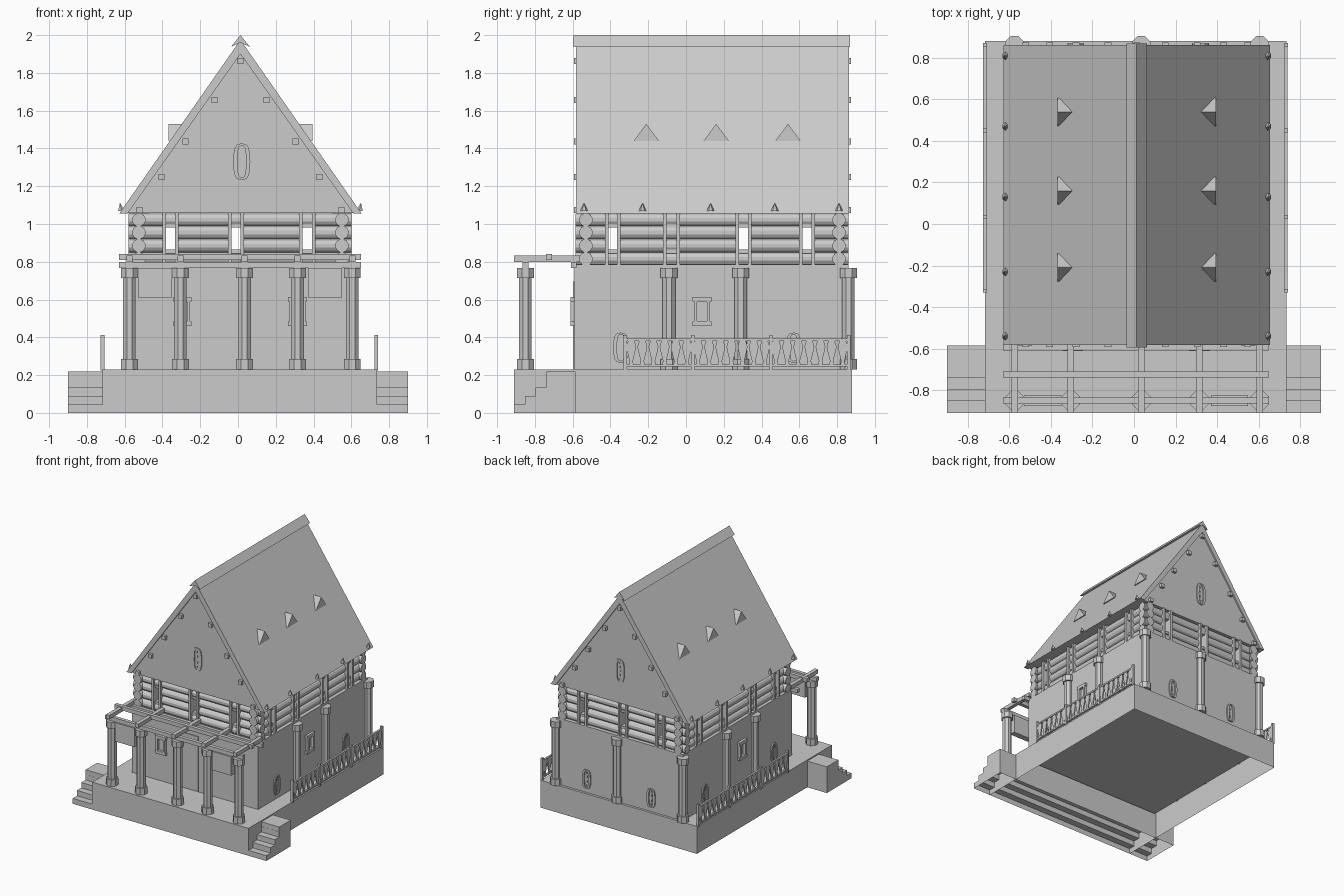
import bpy, bmesh, math
from mathutils import Vector

if "Cube" in bpy.data.objects:
    bpy.data.objects.remove(bpy.data.objects["Cube"])

CX = 0.013  # centre line of the house


def finish(name, bm):
    bmesh.ops.recalc_face_normals(bm, faces=bm.faces)
    me = bpy.data.meshes.new(name)
    bm.to_mesh(me)
    bm.free()
    ob = bpy.data.objects.new(name, me)
    bpy.context.collection.objects.link(ob)
    return ob


def prism(bm, pts, axis, a, b, skip=None):
    """Extrude a 2D outline along an axis: x -> (y,z), y -> (x,z), z -> (x,y)."""
    def v(p, t):
        return {'x': (t, p[0], p[1]), 'y': (p[0], t, p[1]), 'z': (p[0], p[1], t)}[axis]
    r0 = [bm.verts.new(v(p, a)) for p in pts]
    r1 = [bm.verts.new(v(p, b)) for p in pts]
    bm.faces.new(r0)
    bm.faces.new(r1)
    n = len(pts)
    for i in range(n):
        if i != skip:
            j = (i + 1) % n
            bm.faces.new((r0[i], r0[j], r1[j], r1[i]))


def box(bm, x0, x1, y0, y1, z0, z1):
    prism(bm, [(x0, y0), (x1, y0), (x1, y1), (x0, y1)], 'z', z0, z1)


def ngon(cx, cy, r, n):
    return [(cx + r * math.cos(2 * math.pi * (i + .5) / n),
             cy + r * math.sin(2 * math.pi * (i + .5) / n)) for i in range(n)]


def frame(bm, outer, inner, axis, a, b):
    """Ring between two outlines of equal count, extruded along an axis."""
    n = len(outer)
    for i in range(n):
        j = (i + 1) % n
        prism(bm, [outer[i], outer[j], inner[j], inner[i]], axis, a, b)


# plinth, open underneath
bm = bmesh.new()
prism(bm, [(-.91, 0), (-.91, .23), (.88, .23), (.88, 0)], 'x', -.718, .735, skip=3)
finish("plinth", bm)

# full-width stairs showing at both sides of the plinth, open underneath
bm = bmesh.new()
pts = [(-.91, 0)]
for i in range(4):
    pts += [(-.91 + i * .057, .045 * (i + 1)), (-.91 + (i + 1) * .057, .045 * (i + 1))]
pts += [(-.738, .22), (-.585, .22), (-.585, 0)]
pts[8] = (-.738, .18)
prism(bm, pts, 'x', -.9, .9, skip=len(pts) - 1)
finish("side_stairs", bm)

# lower walls and door
bm = bmesh.new()
box(bm, -.572, .6, -.59, .86, .23, .785)
finish("lower_walls", bm)
bm = bmesh.new()
box(bm, -.155, .045, -.597, -.58, .235, .695)
finish("door", bm)

# columns with octagonal foot and capital
XS = [-.575, -.305, .035, .315, .605]
spots = [(x, -.85) for x in XS] + [(x, .86) for x in (-.575, .035, .605)]
spots += [(x, y) for x in (-.575, .605) for y in (-.09, .29)]
for k, (x, y) in enumerate(spots):
    bm = bmesh.new()
    for r, z0, z1 in ((.048, .23, .285), (.036, .285, .715), (.048, .715, .768)):
        prism(bm, ngon(x, y, r, 8), 'z', z0, z1)
    finish(f"column_{k + 1}", bm)

# porch pergola
bm = bmesh.new()
box(bm, -.63, .65, -.865, -.835, .768, .8)
box(bm, -.63, .65, -.61, -.58, .768, .8)
box(bm, -.63, .65, -.74, -.71, .81, .842)
for x in XS:
    box(bm, x - .016, x + .016, -.91, -.56, .8, .832)
finish("porch_beams", bm)
bm = bmesh.new()
for x0 in (-.53, .37):
    box(bm, x0, x0 + .18, -.876, -.826, .61, .768)
finish("hanging_panels", bm)

# log storey: four courses, middle two interrupted by window openings
R = .036
XL, YL = (-.525, .55), (-.53, .81)
ZS = [.815, .885, .955, 1.022]
XW = [(-.39, -.325), (-.043, .023), (.332, .402)]
YW = [(-.42, -.355), (.272, .338), (.607, .673)]


def spans(lo, hi, gaps):
    cuts = [lo] + [c for g in gaps for c in g] + [hi]
    return list(zip(cuts[::2], cuts[1::2]))


bm = bmesh.new()
for i, z in enumerate(ZS):
    mid = i in (1, 2)
    for y in YL:
        for a, b in spans(-.58, .6, XW if mid else []):
            prism(bm, ngon(y, z, R, 12), 'x', a, b)
    for x in XL:
        for a, b in spans(-.585, .86, YW if mid else []):
            prism(bm, ngon(x, z, R, 12), 'y', a, b)
finish("log_walls", bm)

# posts, sills and lintels round the log openings
bm = bmesh.new()
for y in YL:
    for a, b in XW:
        for c in (a, b):
            box(bm, c - .009, c + .009, y - .05, y + .05, .785, 1.06)
        box(bm, a, b, y - .03, y + .03, .845, .866)
        box(bm, a, b, y - .03, y + .03, .982, 1.0)
for x in XL:
    for a, b in YW + [(-.112, -.042)]:
        for c in (a, b):
            box(bm, x - .05, x + .05, c - .009, c + .009, .785, 1.06)
        box(bm, x - .03, x + .03, a, b, .845, .866)
        box(bm, x - .03, x + .03, a, b, .982, 1.0)
finish("log_window_frames", bm)

# gable block and roof skin
bm = bmesh.new()
prism(bm, [(CX - .61, 1.057), (CX + .61, 1.057), (CX, 1.93)], 'y', -.57, .85)
finish("gable_walls", bm)
bm = bmesh.new()
for s in (-1, 1):
    prism(bm, [(CX + s * .642, 1.055), (CX + s * .598, 1.055), (CX, 1.9), (CX, 1.975)], 'y', -.582, .862)
finish("roof_slopes", bm)
bm = bmesh.new()
prism(bm, [(CX - .05, 1.938), (CX, 2.0), (CX + .05, 1.938), (CX, 1.96)], 'y', -.595, .868)
finish("ridge_cap", bm)

# purlin ends along the gable edges
bm = bmesh.new()
for dx, z in ((0, 1.862), (.138, 1.657), (.292, 1.437), (.418, 1.25), (.535, 1.075)):
    for s in ((-1, 1) if dx else (1,)):
        x = CX + s * dx
        for y0, y1 in ((-.593, -.56), (.84, .874)):
            box(bm, x - .016, x + .016, y0, y1, z - .016, z + .016)
finish("purlin_ends", bm)

# triangular dormers
bm = bmesh.new()
for s in (-1, 1):
    for y in (-.21, .16, .54):
        prism(bm, [(y - .067, 1.44), (y + .067, 1.44), (y, 1.53)], 'x', CX + s * .382, CX + s * .28)
finish("dormers", bm)

# pointed eave ornaments
bm = bmesh.new()
for s in (-1, 1):
    for y in (-.54, -.23, .13, .47, .81):
        x = CX + s * .63
        ring = [bm.verts.new((x + dx, y + dy, 1.07)) for dx, dy in ngon(0, 0, .02, 6)]
        tip = bm.verts.new((x + s * .008, y, 1.113))
        bm.faces.new(ring)
        for i in range(6):
            bm.faces.new((ring[i], ring[(i + 1) % 6], tip))
finish("eave_ornaments", bm)


# oval vents: a rounded surround with a pointed slit
def oval(bm, c, z, w, h, axis, a, b):
    def o(k):
        return [(c + k * w * math.copysign(abs(math.cos(t)) ** .6, math.cos(t)),
                 z + h * (1 - .25 * (1 - k)) * math.copysign(abs(math.sin(t)) ** .8, math.sin(t)))
                for t in [2 * math.pi * i / 16 for i in range(16)]]
    frame(bm, o(1), o(.5), axis, a, b)
    mid = a + (b - a) * .6
    prism(bm, [(c, z - .75 * h), (c + .2 * w, z), (c, z + .75 * h), (c - .2 * w, z)], axis, a, mid)


bm = bmesh.new()
oval(bm, .02, 1.33, .045, .097, 'y', -.565, -.578)
oval(bm, .02, 1.33, .045, .097, 'y', .845, .858)
for x in (-.28, .32):
    oval(bm, x, .345, .04, .08, 'y', .855, .87)
for y in (-.345, .57):
    oval(bm, y, .345, .04, .08, 'x', .595, .61)
    oval(bm, y, .345, .04, .08, 'x', -.567, -.582)
finish("oval_vents", bm)


# carved rectangular windows with eared surrounds
def window(bm, c, axis, a, b):
    z = .537

    def rect(w, h):
        return [(c - w, z - h), (c + w, z - h), (c + w, z + h), (c - w, z + h)]
    frame(bm, rect(.042, .07), rect(.027, .05), axis, a, b)
    for s in (-1, 1):
        zz = z + s * .064
        prism(bm, [(c - .05, zz - .012), (c + .05, zz - .012), (c + .05, zz + .012), (c - .05, zz + .012)], axis, a, b)


bm = bmesh.new()
for x in (-.295, .315):
    window(bm, x, 'y', -.585, -.612)
window(bm, .085, 'x', .595, .622)
window(bm, .085, 'x', -.567, -.594)
finish("wall_windows", bm)

# side railings with vase-shaped plank balusters
half = [(.013, .25), (.009, .275), (.02, .32), (.026, .35), (.021, .368), (.015, .385)]
for name, x in (("left_railing", -.718), ("right_railing", .732)):
    bm = bmesh.new()
    box(bm, x - .008, x + .008, -.33, .87, .245, .257)
    box(bm, x - .008, x + .008, -.33, .87, .38, .393)
    for y in (-.322, .035, .45, .862):
        box(bm, x - .01, x + .01, y - .009, y + .009, .225, .412)
    for i in range(20):
        y = -.29 + i * 1.12 / 19
        out = [(y + w, z) for w, z in half] + [(y - w, z) for w, z in reversed(half)]
        prism(bm, out, 'x', x - .005, x + .005)
    finish(name, bm)
